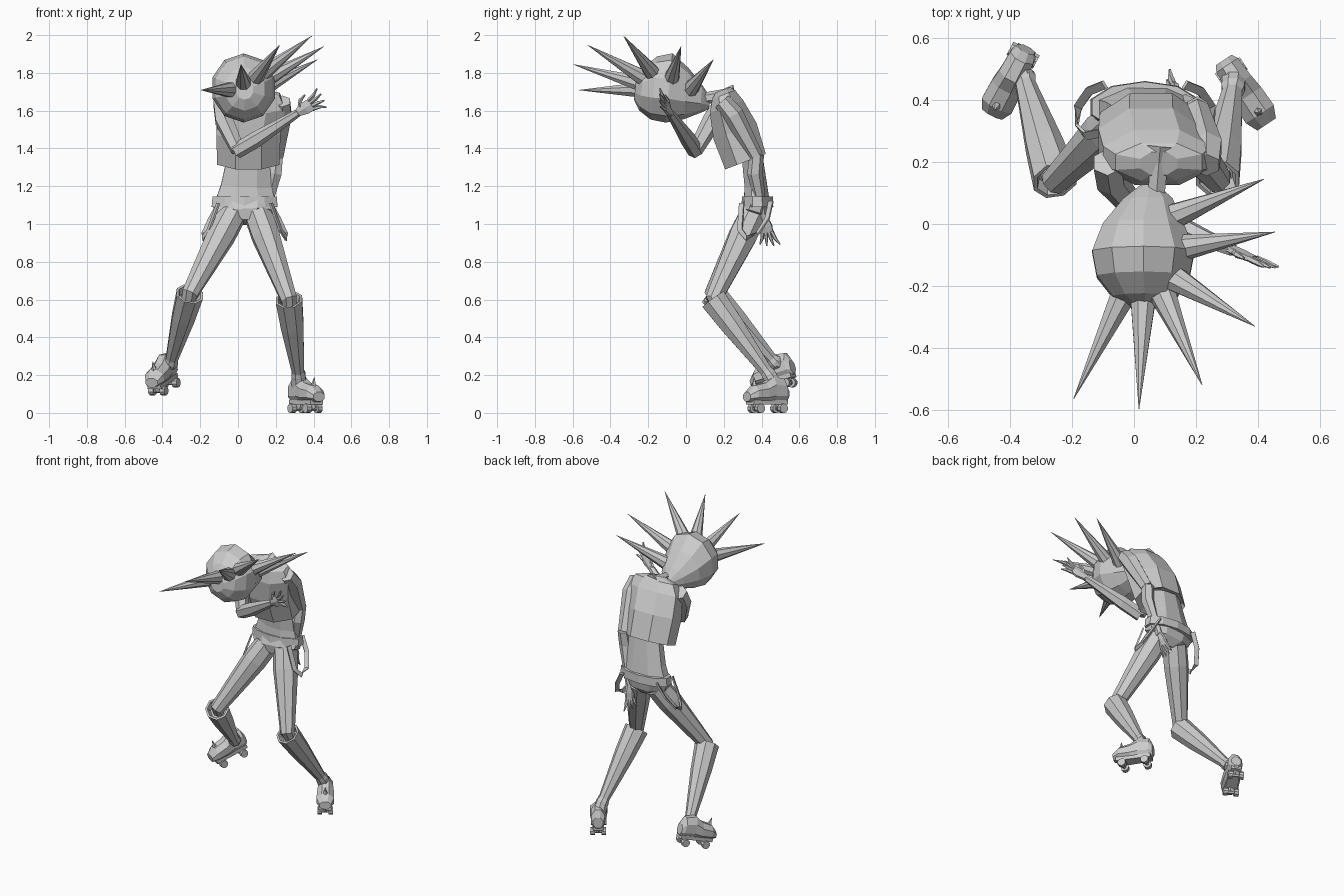
import bpy, bmesh, math
from mathutils import Vector as V

cube = bpy.data.objects.get("Cube")
if cube:
    bpy.data.objects.remove(cube, do_unlink=True)

grey = bpy.data.materials.new("plain_grey")
grey.use_nodes = True
grey.diffuse_color = (0.6, 0.6, 0.6, 1)
grey.node_tree.nodes["Principled BSDF"].inputs["Base Color"].default_value = (0.6, 0.6, 0.6, 1)


def loft(name, rings, n=8, axis=None, hint=(1, 0, 0), closed=False):
    """Skin rings of (centre, half width, half depth); hint is the width direction."""
    bm = bmesh.new()
    pts = [V(r[0]) for r in rings]
    loops = []
    for i, (c, a, b) in enumerate(rings):
        t = V(axis) if axis else pts[min(i + 1, len(pts) - 1)] - pts[max(i - 1, 0)]
        t.normalize()
        s = V(hint) - t * t.dot(V(hint))
        s.normalize()
        d = t.cross(s)
        k = math.cos(math.pi / n)
        loops.append([bm.verts.new(pts[i] + (s * math.cos(w) * a + d * math.sin(w) * b) / k)
                      for w in (math.tau * (j + 0.5) / n for j in range(n))])
    pairs = list(zip(loops, loops[1:]))
    if closed:
        pairs.append((loops[-1], loops[0]))
    else:
        bm.faces.new(loops[0])
        bm.faces.new(loops[-1])
    for p, q in pairs:
        for j in range(n):
            bm.faces.new((p[j], p[(j + 1) % n], q[(j + 1) % n], q[j]))
    bmesh.ops.recalc_face_normals(bm, faces=bm.faces)
    me = bpy.data.meshes.new(name)
    bm.to_mesh(me)
    bm.free()
    me.materials.append(grey)
    ob = bpy.data.objects.new(name, me)
    bpy.context.collection.objects.link(ob)
    return ob


def limb(name, pts, radii, n=6):
    return loft(name, [(p, r, r) for p, r in zip(pts, radii)], n)


# Head and neck
loft("head", [((.05, .125, 1.64), .03, .03), ((.045, .08, 1.66), .08, .07), ((.03, 0, 1.69), .13, .13),
              ((.03, -.09, 1.72), .165, .175), ((.03, -.17, 1.72), .15, .16),
              ((.035, -.235, 1.715), .105, .11), ((.035, -.27, 1.71), .045, .05)], 10, axis=(0, -1, .1))
limb("neck", [(.085, .25, 1.68), (.08, .2, 1.68), (.07, .06, 1.66)], [.05, .03, .025])

# Hair spikes fanned over the crown
spikes = [((.12, .02, 1.71), (.42, .145, 1.87)), ((.14, -.08, 1.76), (.455, -.026, 1.94)),
          ((.12, -.17, 1.79), (.39, -.33, 1.995)), ((.09, -.22, 1.77), (.22, -.52, 1.947)),
          ((.03, -.23, 1.74), (.016, -.597, 1.845)), ((-.03, -.22, 1.71), (-.195, -.565, 1.709))]
for i, (base, tip) in enumerate(spikes):
    limb(f"hair_spike_{i + 1}", [base, tip], [.042, .001], 8)

# Torso
loft("shirt", [((.055, .325, 1.35), .14, .075), ((.055, .315, 1.33), .165, .115),
               ((.055, .26, 1.49), .17, .122), ((.075, .215, 1.62), .175, .095),
               ((.08, .2, 1.685), .14, .065), ((.08, .195, 1.71), .06, .04)], 8, axis=(0, -.38, 1))
loft("waist", [((.04, .375, 1.1), .165, .07), ((.045, .37, 1.2), .135, .06),
               ((.055, .35, 1.36), .11, .055)])
loft("belt", [((.035, .378, 1.09), .175, .08), ((.035, .378, 1.145), .17, .078)], 10)
loft("hips", [((.035, .375, 1.11), .165, .07), ((.04, .36, 1.06), .15, .075), ((.04, .345, 1.01), .04, .05)])

# Dangling straps at both hips
for side, sign in (("left", 1), ("right", -1)):
    path = [(.14, .45, 1.12), (.19, .43, 1.03), (.225, .38, .95), (.23, .32, .925), (.2, .285, .97), (.15, .295, 1.11)]
    loft(f"{side}_strap", [((.035 + sign * (x - .01), y, z), .014, .005) for x, y, z in path], 4,
         hint=(.3 * sign, 1, .6))


def hand(side, wrist, palm_end, spread, length):
    """Palm with four tapered fingers and a thumb."""
    w, p, s = V(wrist), V(palm_end), V(spread).normalized()
    f = (p - w).normalized()
    loft(f"{side}_palm", [(w, .018, .014), (w.lerp(p, .6), .034, .014), (p, .032, .011)], 6, hint=s)
    for k in range(4):
        o = (k - 1.5) / 1.5
        base = p + s * o * .025 - f * .008
        mid = base + (f + s * o * .25) * length * .5
        tip = base + (f + s * o * .4) * length * (1 - .12 * abs(o))
        limb(f"{side}_finger_{k + 1}", [base, mid, tip], [.009, .008, .003], 5)
    base = w.lerp(p, .35) + s * .02
    limb(f"{side}_thumb", [base, base + s * .03 + f * .02, base + s * .04 + f * .055], [.011, .009, .004], 5)


# Right arm bends across the chest, left arm hangs behind the hip
limb("right_upper_arm", [(-.085, .2, 1.64), (-.075, .14, 1.55), (0, .05, 1.39)], [.045, .045, .034])
limb("right_forearm", [(-.01, .05, 1.385), (.1, .01, 1.45), (.32, -.085, 1.59)], [.036, .037, .018])
hand("right", (.31, -.08, 1.585), (.39, -.115, 1.635), (-.45, 0, .9), .085)
limb("left_upper_arm", [(.235, .19, 1.65), (.235, .25, 1.58), (.205, .37, 1.36)], [.04, .048, .034])
limb("left_forearm", [(.205, .375, 1.37), (.195, .365, 1.27), (.14, .41, 1.03)], [.033, .036, .018])
hand("left", (.14, .41, 1.04), (.12, .43, .955), (-.2, -1, 0), .085)


def shoe(side, heel, toe, ankle):
    """Roller shoe standing on the line from heel to toe."""
    h = V(heel)
    f = (V(toe) - h).normalized()
    s = f.cross(V((0, 0, 1))).normalized()
    u = s.cross(f)
    at = lambda d, z, x=0: h + f * d + u * z + s * x
    body = [(0, .1, .03, .035), (.02, .115, .042, .065), (.09, .12, .046, .072),
            (.14, .105, .052, .055), (.21, .1, .054, .045), (.25, .085, .036, .025)]
    loft(f"{side}_shoe", [(at(d, z), a, b) for d, z, a, b in body], 8, axis=f, hint=s)
    loft(f"{side}_sole", [(at(.01, .056), .032, .012), (at(.23, .056), .04, .012)], 4, axis=f, hint=s)
    limb(f"{side}_toe_spike", [at(.2, .135), at(.205, .19)], [.014, .001], 5)
    for end, d in (("rear", .045), ("front", .19)):
        loft(f"{side}_{end}_truck", [(at(d, .025, -.04), .01, .012), (at(d, .025, .04), .01, .012)], 6, hint=f)
        limb(f"{side}_{end}_mount", [at(d, .02), at(d, .06)], [.012, .022], 4)
        for k, x in (("inner", -.034), ("outer", .034)):
            limb(f"{side}_{end}_{k}_wheel", [at(d, .024, x - .014), at(d, .024, x + .014)], [.024, .024], 10)
    limb(f"{side}_ankle", [ankle, at(.065, .13)], [.036, .042], 8)


# Legs: thigh, open-topped boot shaft and roller shoe
legs = [("left", (.105, .355, 1.05), (.27, .145, .6), (.32, .44, .2), (.29, .53, 0), (.43, .32, 0)),
        ("right", (-.03, .355, 1.05), (-.255, .14, .63), (-.355, .465, .27), (-.335, .59, .15), (-.45, .37, .075))]
for side, hip, knee, ankle, heel, toe in legs:
    a, k, e = V(hip), V(knee), V(ankle)
    limb(f"{side}_thigh", [a, a.lerp(k, .25), k, k.lerp(e, .12)], [.07, .072, .042, .036], 8)
    down = e - k
    shaft = [(.08, .045), (0, .058), (0, .07), (.06, .068), (.35, .06), (.95, .032), (1, .038), (1.04, .036)]
    loft(f"{side}_boot_shaft", [(k + down * t, r, r) for t, r in shaft], 8, axis=down)
    shoe(side, heel, toe, ankle)
